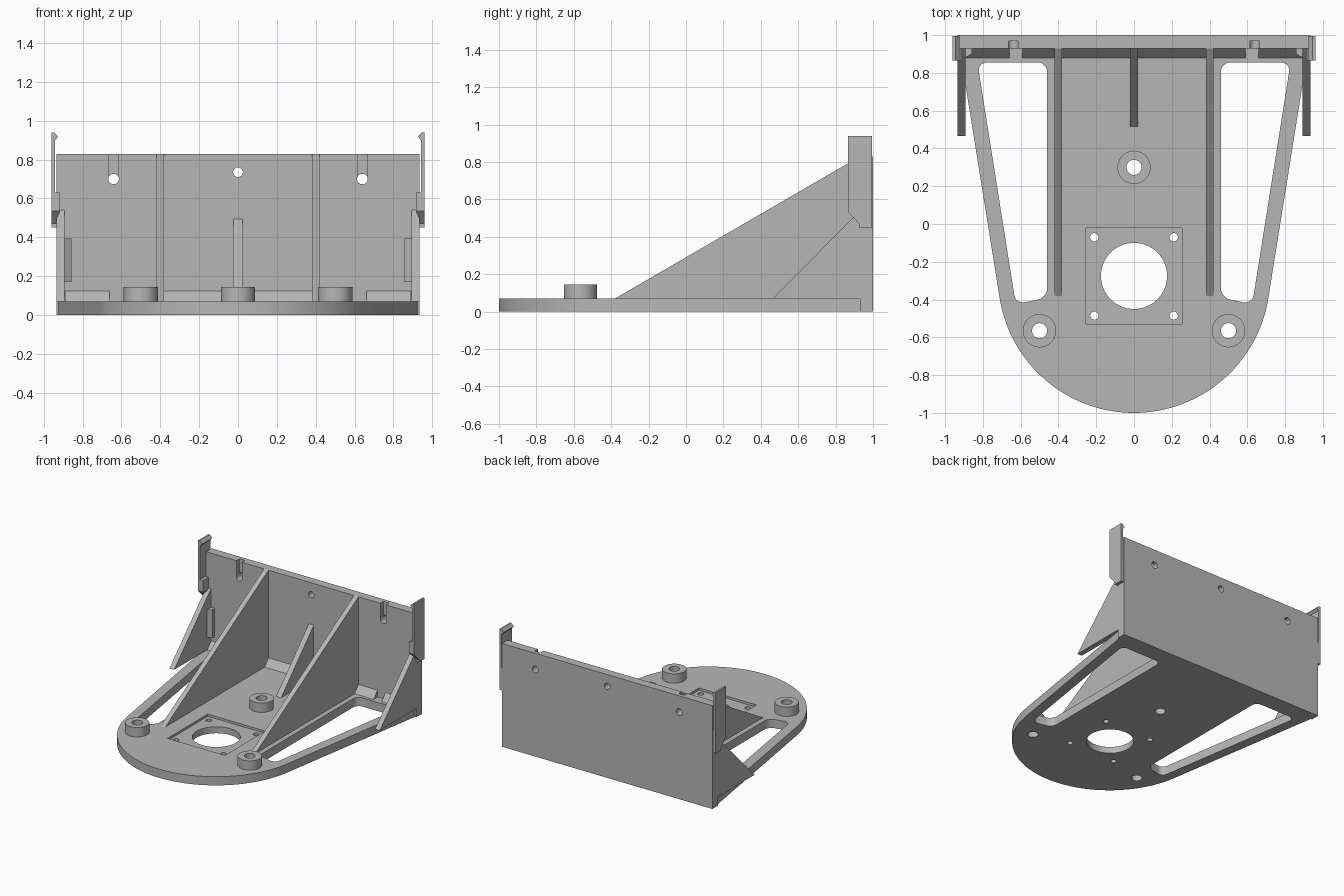
import bpy, bmesh, math
from mathutils import Vector

cube = bpy.data.objects.get("Cube")
if cube:
    bpy.data.objects.remove(cube, do_unlink=True)

GREY = (0.47, 0.47, 0.47, 1)
plastic = bpy.data.materials.new("grey plastic")
plastic.use_nodes = True
plastic.diffuse_color = GREY
plastic.node_tree.nodes["Principled BSDF"].inputs["Base Color"].default_value = GREY

FLOOR, TOP = 0.07, 0.83
WALL_Y, HALF = 0.93, 0.935


def prism(name, pts, axis, lo, hi, rounding=0):
    """Extrude a 2D profile along an axis: x takes (y, z), y takes (x, z), z takes (x, y)."""
    def place(p, d):
        return {"x": (d, *p), "y": (p[0], d, p[1]), "z": (*p, d)}[axis]
    bm = bmesh.new()
    bottom = bm.faces.new([bm.verts.new(place(p, lo)) for p in pts])
    ext = bmesh.ops.extrude_face_region(bm, geom=[bottom], use_keep_orig=True)
    shift = Vector(place((0, 0), hi - lo))
    bmesh.ops.translate(bm, vec=shift,
                        verts=[v for v in ext["geom"] if isinstance(v, bmesh.types.BMVert)])
    if rounding:
        along = [e for e in bm.edges
                 if abs((e.verts[1].co - e.verts[0].co).dot(shift.normalized())) > 0.99 * shift.length]
        bmesh.ops.bevel(bm, geom=along, offset=rounding, segments=8,
                        profile=0.5, affect="EDGES")
    bmesh.ops.recalc_face_normals(bm, faces=bm.faces)
    mesh = bpy.data.meshes.new(name)
    bm.to_mesh(mesh)
    bm.free()
    mesh.materials.append(plastic)
    obj = bpy.data.objects.new(name, mesh)
    bpy.context.collection.objects.link(obj)
    return obj


def rect(a, b, c, d):
    return [(a, c), (b, c), (b, d), (a, d)]


def disc(x, y, r, n=48):
    return [(x + r * math.cos(math.tau * i / n), y + r * math.sin(math.tau * i / n))
            for i in range(n)]


def activate(obj):
    bpy.ops.object.select_all(action="DESELECT")
    obj.select_set(True)
    bpy.context.view_layer.objects.active = obj


def cut(obj, cutters):
    activate(obj)
    for c in cutters:
        c.hide_render = True
        mod = obj.modifiers.new("cut", "BOOLEAN")
        mod.operation, mod.solver, mod.object = "DIFFERENCE", "EXACT", c
        bpy.ops.object.modifier_apply(modifier=mod.name)
        bpy.data.objects.remove(c, do_unlink=True)


def smooth(obj):
    activate(obj)
    bpy.ops.object.shade_smooth_by_angle(angle=math.radians(30))


# Base plate: round nose with sides flaring to the back wall
tilt = math.radians(9.2)
sweep = math.pi - 2 * tilt
outline = [(0.72 * math.cos(-tilt - sweep * i / 64), -0.28 + 0.72 * math.sin(-tilt - sweep * i / 64))
           for i in range(65)]
outline += [(-0.923, WALL_Y), (0.923, WALL_Y)]
base = prism("base_plate", outline, "z", 0, FLOOR)

# Windows, motor recess and holes in the base
bosses = [(0.5, -0.565), (-0.5, -0.565), (0, 0.3)]
cutters = [prism("recess_cutter", rect(-0.255, 0.255, -0.53, -0.02), "z", 0.052, 0.2),
           prism("motor_hole_cutter", disc(0, -0.275, 0.175, 64), "z", -0.1, 0.2)]
for s in (-1, 1):
    window = [(s * 0.46, 0.855), (s * 0.829, 0.855), (s * 0.626, -0.425), (s * 0.46, -0.39)]
    cutters.append(prism("window_cutter", window, "z", -0.1, 0.2, 0.05))
    for y in (-0.07, -0.485):
        cutters.append(prism("screw_cutter", disc(s * 0.21, y, 0.022, 24), "z", -0.1, 0.2))
for x, y in bosses:
    cutters.append(prism("boss_cutter", disc(x, y, 0.04, 32), "z", -0.1, 0.2))
cut(base, cutters)
smooth(base)

# Raised bosses with through holes
for x, y in bosses:
    boss = prism("boss", disc(x, y, 0.088), "z", FLOOR, 0.145)
    cut(boss, [prism("bore_cutter", disc(x, y, 0.04, 32), "z", -0.1, 0.3)])
    smooth(boss)

# Back wall with a centre hole and two slotted holes
wall = prism("back_wall", rect(-HALF, HALF, 0, TOP), "y", WALL_Y, 1)
cutters = [prism("hole_cutter", disc(0, 0.735, 0.025, 24), "y", 0.8, 1.1)]
for s in (-1, 1):
    x = s * 0.64
    cutters.append(prism("slot_cutter", rect(x - 0.025, x + 0.025, 0.7, 0.9), "y", 0.8, 0.97))
    cutters.append(prism("hole_cutter", disc(x, 0.7, 0.027, 24), "y", 0.8, 1.1))
cut(wall, cutters)
smooth(wall)

# Chamfer strips along the foot of the wall
strip = [(0.88, FLOOR), (WALL_Y, FLOOR), (WALL_Y, 0.125)]
for lo, hi in ((-0.89, -0.66), (-0.59, 0.59), (0.66, 0.89)):
    prism("foot_chamfer", strip, "x", lo, hi)


def rib(name, lo, hi, front, top):
    prism(name, [(front, FLOOR), (WALL_Y, FLOOR), (WALL_Y, top)], "x", lo, hi)


# Triangular ribs
rib("centre_rib", -0.022, 0.022, 0.515, 0.495)
for s, side in ((-1, "right"), (1, "left")):
    rib(side + "_main_rib", *sorted((s * 0.38, s * 0.42)), -0.38, TOP)
    rib(side + "_side_rib", *sorted((s * 0.893, s * HALF)), 0.465, 0.54)

    # Corner fillet between side rib and wall
    corner = [(s * 0.893, 0.88), (s * 0.893, WALL_Y), (s * 0.858, WALL_Y), (s * 0.858, 0.9)]
    prism(side + "_corner_fillet", corner, "z", 0.17, 0.395)

    # Snap clip: thin arm with a hooked tip and a thick root
    profile = [(0.93, 0.45), (0.96, 0.45), (0.96, 0.94), (0.945, 0.94), (0.925, 0.918),
               (0.942, 0.9), (0.942, 0.63), (0.915, 0.63), (0.915, 0.53), (0.93, 0.51)]
    clip = prism(side + "_clip", [(s * x, z) for x, z in profile], "y", 0.865, 0.995)
    cut(clip, [prism("clip_cutter", [(0.8, 0.605), (0.8, 0.4), (0.925, 0.4), (0.925, 0.47)],
                     "x", -1.1, 1.1)])
